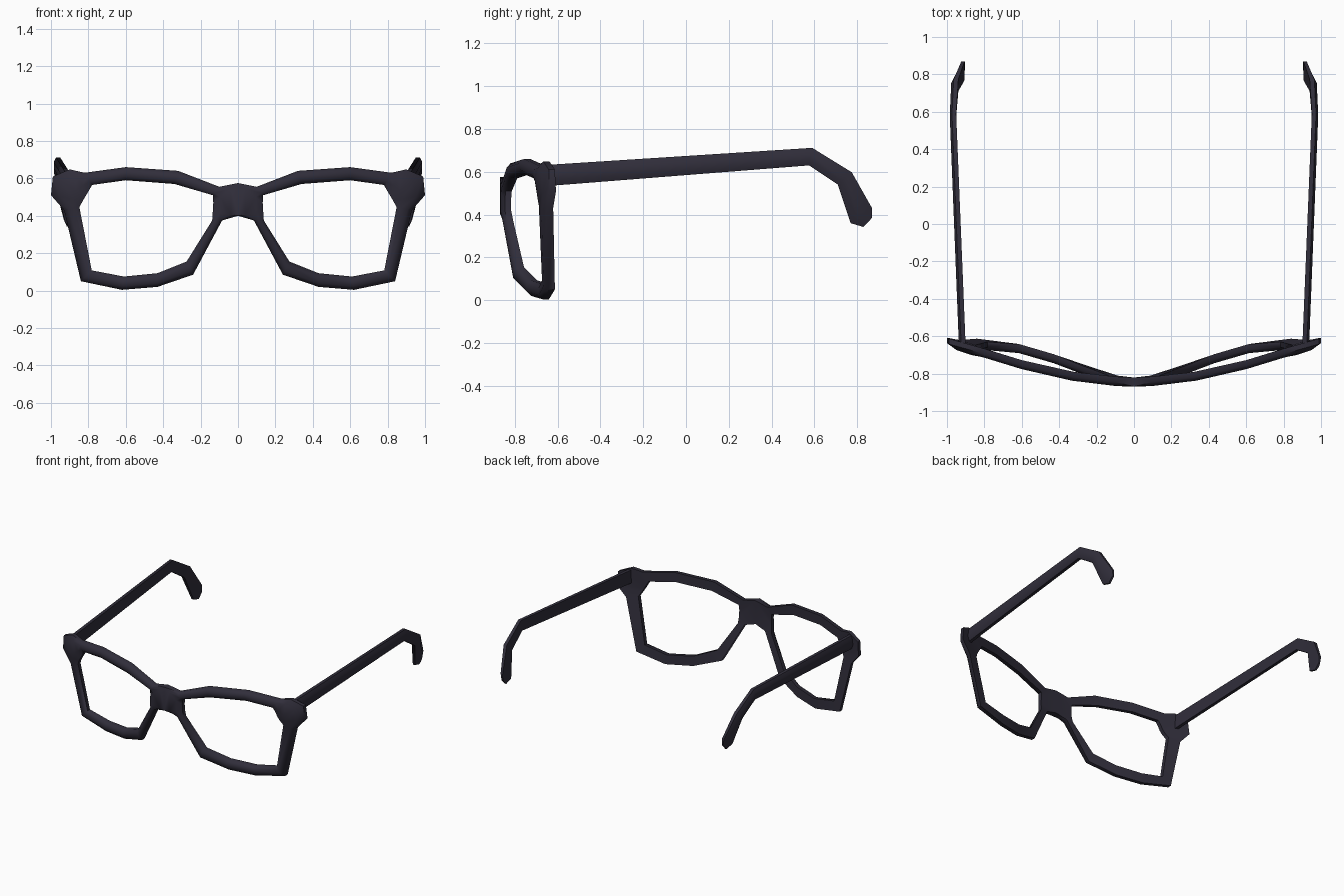
import bpy, bmesh, math

if "Cube" in bpy.data.objects:
    bpy.data.objects.remove(bpy.data.objects["Cube"])

mat = bpy.data.materials.new("dark navy plastic")
mat.diffuse_color = (0.03, 0.027, 0.043, 1)
mat.use_nodes = True
mat.node_tree.nodes["Principled BSDF"].inputs["Base Color"].default_value = mat.diffuse_color


def finish(name, bm, angle):
    """Turn a right-half bmesh into a mirrored, shaded object."""
    bmesh.ops.recalc_face_normals(bm, faces=bm.faces)
    me = bpy.data.meshes.new(name)
    bm.to_mesh(me)
    bm.free()
    me.materials.append(mat)
    ob = bpy.data.objects.new(name, me)
    bpy.context.collection.objects.link(ob)
    mod = ob.modifiers.new("mirror", 'MIRROR')
    mod.use_clip = True
    mod.merge_threshold = 0.0005
    bpy.context.view_layer.objects.active = ob
    ob.select_set(True)
    bpy.ops.object.modifier_apply(modifier="mirror")
    bpy.ops.object.shade_smooth_by_angle(angle=math.radians(angle))
    ob.select_set(False)
    return ob


def bridge_rings(bm, rings, closed):
    """Skin a list of vertex rings, leaving the mirror seam open."""
    n = len(rings[0])
    for i in range(len(rings) if closed else len(rings) - 1):
        a, b = rings[i], rings[(i + 1) % len(rings)]
        for j in range(n):
            k = (j + 1) % n
            quad = (a[j], a[k], b[k], b[j])
            if all(abs(v.co.x) < 1e-5 for v in quad):
                continue
            bm.faces.new(quad)


# Front frame: outer x, y, z and inner x, z around one lens opening
rim = [
    (0.00, -0.845, 0.575, 0.132, 0.47),   # bridge top
    (0.10, -0.840, 0.555, 0.135, 0.51),
    (0.32, -0.815, 0.640, 0.340, 0.57),   # brow
    (0.60, -0.752, 0.660, 0.600, 0.59),
    (0.82, -0.685, 0.630, 0.780, 0.565),
    (0.90, -0.662, 0.648, 0.800, 0.53),   # hinge lug
    (0.99, -0.637, 0.610, 0.815, 0.505),
    (1.00, -0.632, 0.510, 0.830, 0.48),
    (0.93, -0.645, 0.430, 0.848, 0.445),
    (0.84, -0.637, 0.050, 0.782, 0.108),  # lower outer corner
    (0.62, -0.665, 0.004, 0.610, 0.075),
    (0.43, -0.720, 0.020, 0.430, 0.093),
    (0.24, -0.785, 0.085, 0.275, 0.155),  # nose side
    (0.085, -0.835, 0.375, 0.138, 0.375),
    (0.00, -0.845, 0.400, 0.135, 0.42),   # bridge underside
]
# Cross-section: fraction from outer to inner edge, depth
section = [(0, 1), (0, -0.2), (0.28, -1), (0.72, -1), (1, -0.2), (1, 1)]
half = 0.024

bm = bmesh.new()
rings = []
for xo, y, zo, xi, zi in rim:
    slope = 0.36 * (xo + xi) / 2
    ring = []
    for t, d in section:
        if xo == 0 and t == 0 and d < 0:
            d = -1                        # keep the bridge face flat at the centre
        x = xo + (xi - xo) * t
        ring.append(bm.verts.new((x, y + slope * (x - xo) + d * half,
                                  zo + (zi - zo) * t)))
    rings.append(ring)
bridge_rings(bm, rings, True)
finish("front_frame", bm, 50)

# Temples: upper (y, z), lower (y, z), middle x, half width
stations = [
    (-0.655, 0.632, -0.655, 0.533, 0.917, 0.019),
    (0.590, 0.712, 0.575, 0.630, 0.967, 0.018),
    (0.775, 0.598, 0.710, 0.540, 0.957, 0.020),
    (0.870, 0.430, 0.770, 0.360, 0.918, 0.014),
    (0.870, 0.385, 0.830, 0.342, 0.912, 0.008),
]
bm = bmesh.new()
rings = []
for yu, zu, yl, zl, xm, w in stations:
    ring = []
    for t, side in [(0, 0.35), (0.3, 1), (0.7, 1), (1, 0.35),
                    (1, -0.9), (0, -0.9)]:
        ring.append(bm.verts.new((xm + side * w, yu + (yl - yu) * t,
                                  zu + (zl - zu) * t)))
    rings.append(ring)
bridge_rings(bm, rings, False)
bm.faces.new(rings[0])
bm.faces.new(rings[-1])
finish("temples", bm, 45)
